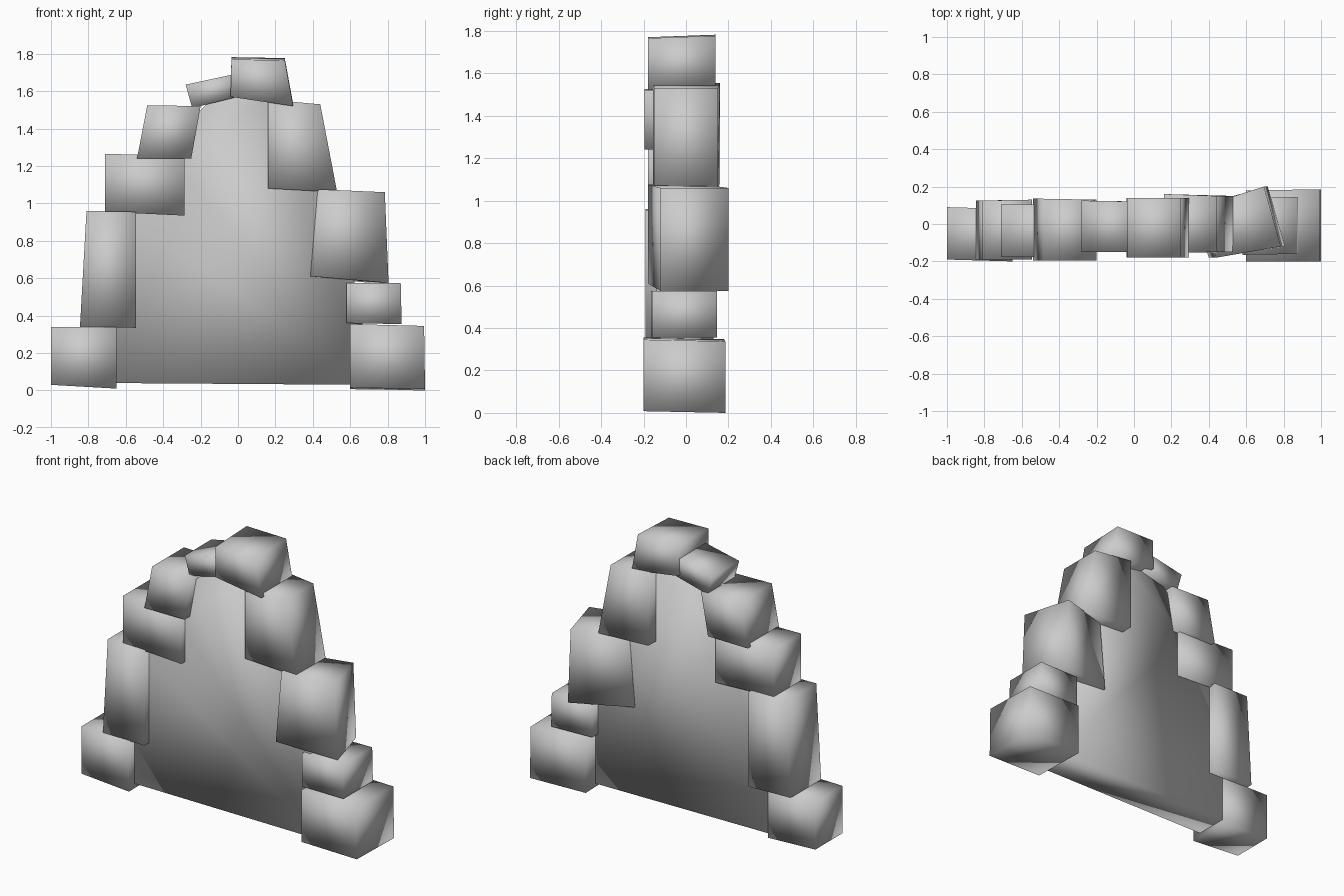
import bpy
import bmesh

cube = bpy.data.objects.get("Cube")
if cube:
    bpy.data.objects.remove(cube)

stone = bpy.data.materials.new("grey stone")
stone.use_nodes = True
stone.diffuse_color = (0.6, 0.6, 0.6, 1)
stone.node_tree.nodes["Principled BSDF"].inputs["Base Color"].default_value = (0.6, 0.6, 0.6, 1)


def loft(name, front, back):
    """Smooth solid between a front outline and a matching back outline."""
    bm = bmesh.new()
    f = [bm.verts.new(p) for p in front]
    b = [bm.verts.new(p) for p in back]
    bm.faces.new(f)
    bm.faces.new(b[::-1])
    for i in range(len(f)):
        j = (i + 1) % len(f)
        bm.faces.new((f[j], f[i], b[i], b[j]))
    bmesh.ops.recalc_face_normals(bm, faces=bm.faces)
    for face in bm.faces:
        face.smooth = True
    mesh = bpy.data.meshes.new(name)
    bm.to_mesh(mesh)
    bm.free()
    mesh.materials.append(stone)
    obj = bpy.data.objects.new(name, mesh)
    bpy.context.collection.objects.link(obj)


def block(name, quad, y_front, y_back, dx=0, dz=0):
    """Stone from a front quad (bottom left, bottom right, top right, top left).
    y_front and y_back are (left, right) depths; dx, dz shift the back."""
    side = (0, 1, 1, 0)
    loft(name,
         [(x, y_front[s], z) for (x, z), s in zip(quad, side)],
         [(x + dx, y_back[s], z + dz) for (x, z), s in zip(quad, side)])


# Rubble stones up the right flank, over the crown, down the left flank
block("right_base_stone", [(-1, .03), (-.65, .01), (-.65, .34), (-1, .34)],
      (-.19, -.2), (.09, .08))
block("right_tall_stone", [(-.845, .34), (-.545, .335), (-.545, .955), (-.81, .96)],
      (-.19, -.19), (.125, .13))
block("right_shoulder_stone", [(-.71, .955), (-.285, .935), (-.285, 1.255), (-.71, 1.265)],
      (-.175, -.18), (.105, .1))
block("right_upper_stone", [(-.54, 1.24), (-.25, 1.24), (-.2, 1.52), (-.485, 1.525)],
      (-.195, -.195), (.135, .13))
block("small_crown_stone", [(-.245, 1.51), (.02, 1.575), (0, 1.695), (-.28, 1.635)],
      (-.15, -.15), (.125, .12))
block("crown_stone", [(-.04, 1.57), (.295, 1.52), (.25, 1.765), (-.035, 1.77)],
      (-.18, -.18), (.14, .14), dz=.012)
block("left_upper_stone", [(.16, 1.08), (.53, 1.06), (.44, 1.53), (.16, 1.555)],
      (-.155, -.15), (.16, .15))
block("left_turned_stone", [(.4, .61), (.805, .575), (.785, 1.06), (.44, 1.075)],
      (-.18, -.12), (.09, .2), dx=-.09)
block("left_small_stone", [(.58, .36), (.875, .355), (.87, .575), (.58, .575)],
      (-.165, -.16), (.14, .145))
block("left_base_stone", [(.6, .015), (1, .008), (.995, .345), (.6, .355)],
      (-.2, -.2), (.18, .185), dz=-.008)

# Central slab filling the arch
outline = [(-.72, .04), (.7, .03), (.65, .5), (.48, 1.0), (.33, 1.4), (.15, 1.58),
           (-.02, 1.61), (-.15, 1.55), (-.22, 1.48), (-.35, 1.22), (-.58, .9)]
loft("centre_slab", [(x, -.14, z) for x, z in outline], [(x, .08, z) for x, z in outline])
